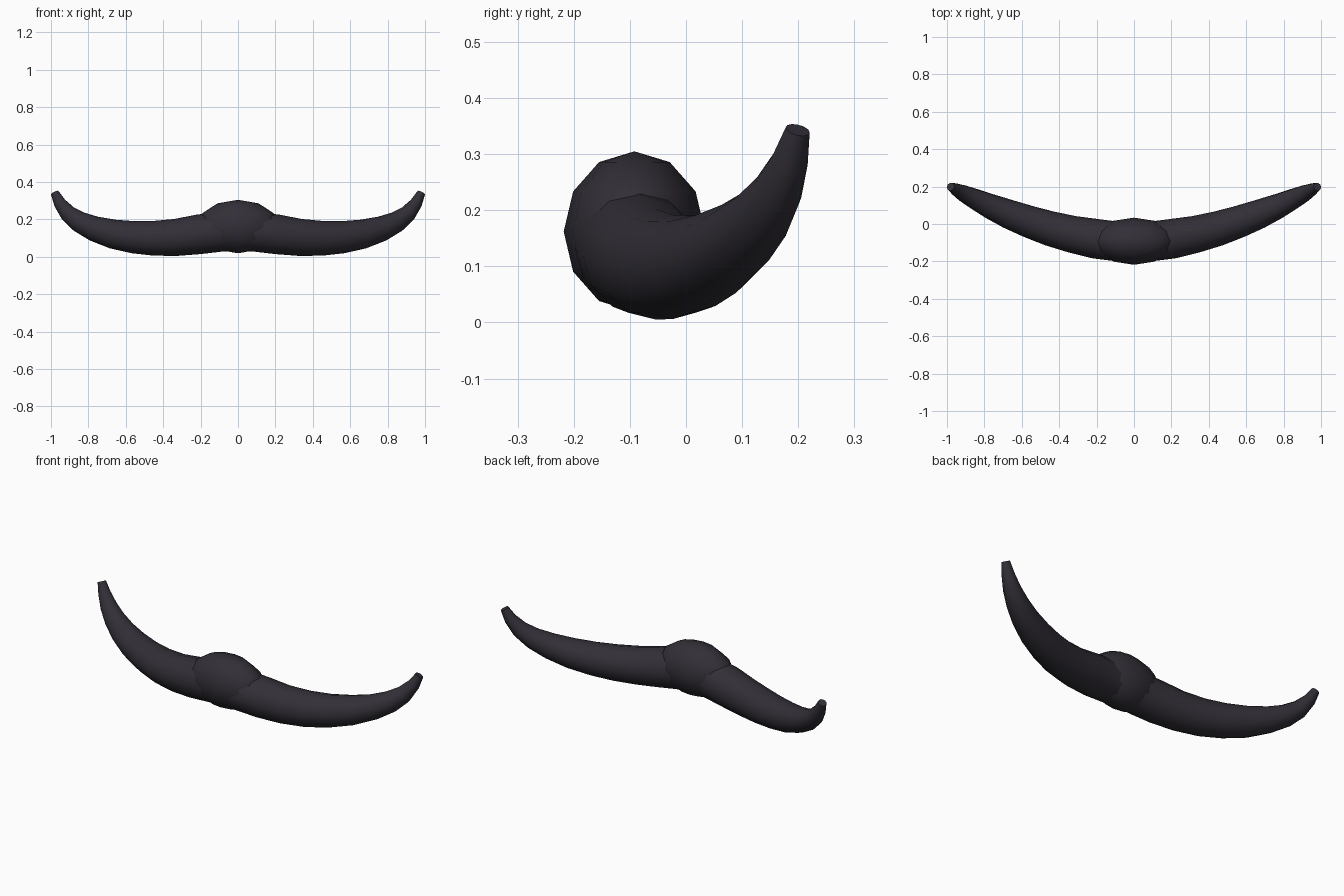
import bpy, bmesh, math
from mathutils import Vector

if "Cube" in bpy.data.objects:
    bpy.data.objects.remove(bpy.data.objects["Cube"])

mat = bpy.data.materials.new("dark_hair")
mat.diffuse_color = (0.032, 0.028, 0.038, 1)
mat.use_nodes = True
mat.node_tree.nodes["Principled BSDF"].inputs["Base Color"].default_value = mat.diffuse_color

# Path of the right half: x, y, z, radius
PATH = [(0.00, -0.095, 0.140, 0.106), (0.10, -0.092, 0.133, 0.106), (0.21, -0.078, 0.120, 0.106),
        (0.33, -0.055, 0.104, 0.099), (0.45, -0.024, 0.099, 0.093), (0.56, 0.012, 0.105, 0.086),
        (0.67, 0.053, 0.122, 0.078), (0.77, 0.095, 0.151, 0.067), (0.85, 0.133, 0.188, 0.056),
        (0.91, 0.163, 0.233, 0.045), (0.953, 0.185, 0.288, 0.033), (0.980, 0.199, 0.343, 0.022)]
SIDES = 12


def finish(obj):
    obj.data.materials.append(mat)
    for p in obj.data.polygons:
        p.use_smooth = len(p.vertices) <= 4


def horn(name, side):
    bm = bmesh.new()
    pts = [Vector((p[0], p[1], p[2])) for p in PATH]
    rings = []
    for i, c in enumerate(pts):
        t = (pts[min(i + 1, len(pts) - 1)] - pts[max(i - 1, 0)]).normalized()
        u = t.cross(Vector((0, 1, 0))).normalized()
        v = t.cross(u)
        ring = []
        for k in range(SIDES):
            a = 2 * math.pi * k / SIDES
            co = c + PATH[i][3] * (u * math.cos(a) + v * math.sin(a))
            co.x *= side
            ring.append(bm.verts.new(co))
        rings.append(ring)
    for a, b in zip(rings, rings[1:]):
        for k in range(SIDES):
            j = (k + 1) % SIDES
            bm.faces.new((a[k], a[j], b[j], b[k]))
    bm.faces.new(rings[0])
    bm.faces.new(rings[-1])
    bmesh.ops.recalc_face_normals(bm, faces=bm.faces)
    me = bpy.data.meshes.new(name)
    bm.to_mesh(me)
    bm.free()
    obj = bpy.data.objects.new(name, me)
    bpy.context.collection.objects.link(obj)
    finish(obj)


# Two curled halves
horn("moustache_right", 1)
horn("moustache_left", -1)

# Centre lump
bpy.ops.mesh.primitive_uv_sphere_add(segments=12, ring_count=6, radius=1, location=(0, -0.092, 0.162))
centre = bpy.context.object
centre.name = "moustache_centre"
centre.scale = (0.22, 0.126, 0.143)
finish(centre)
